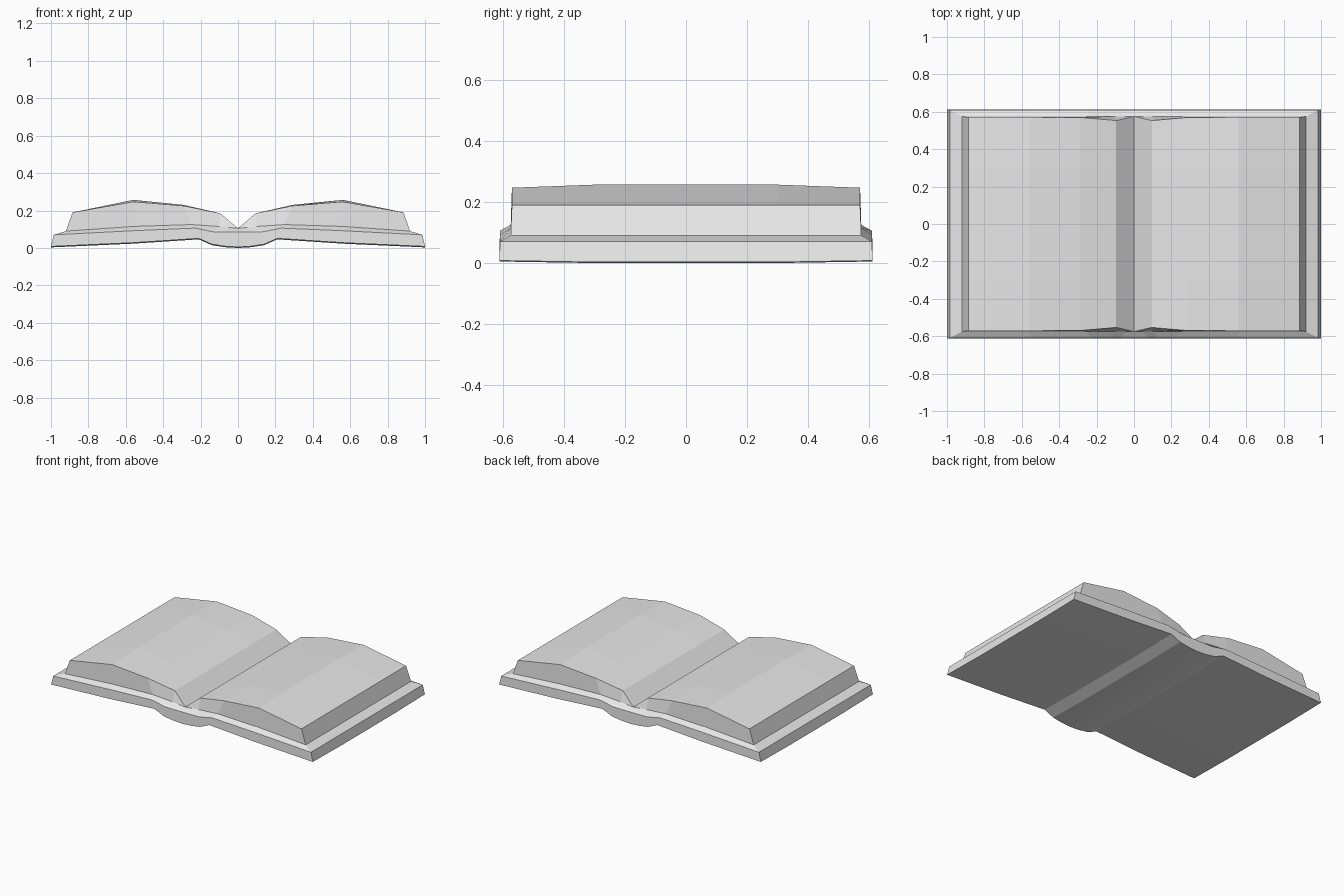
import bpy
import bmesh

cube = bpy.data.objects.get("Cube")
if cube:
    bpy.data.objects.remove(cube, do_unlink=True)

grey = bpy.data.materials.new("plain_grey")
grey.use_nodes = True
grey.diffuse_color = (0.8, 0.8, 0.8, 1)
grey.node_tree.nodes["Principled BSDF"].inputs["Base Color"].default_value = (0.8, 0.8, 0.8, 1)


def with_depth(points, y):
    """Turn a half profile of (x, z) points into (x, y, z)."""
    return [(x, y, z) for x, z in points]


def shifted(points, y, dz):
    """Copy a half profile to another depth, raised or lowered."""
    return [(x, y, z + dz) for x, _, z in points]


def loft(name, halves):
    """Skin half profiles, mirrored left to right and front to back."""
    bm = bmesh.new()
    rows = []
    for side, order in ((-1, halves), (1, halves[::-1])):
        for half in order:
            full = [(-x, y, z) for x, y, z in half[:0:-1]] + half
            rows.append([bm.verts.new((x, side * y, z)) for x, y, z in full])
    count = len(rows)
    for i, row in enumerate(rows):
        following = rows[(i + 1) % count]
        for j in range(len(row) - 1):
            bm.faces.new((row[j], row[j + 1], following[j + 1], following[j]))
    # End walls join each front row to its matching back row
    for i in range(count // 2 - 1):
        for end in (0, -1):
            bm.faces.new((rows[i][end], rows[i + 1][end],
                          rows[count - 2 - i][end], rows[count - 1 - i][end]))
    bmesh.ops.remove_doubles(bm, verts=bm.verts, dist=0.0005)
    bmesh.ops.recalc_face_normals(bm, faces=bm.faces)
    mesh = bpy.data.meshes.new(name)
    bm.to_mesh(mesh)
    bm.free()
    mesh.materials.append(grey)
    obj = bpy.data.objects.new(name, mesh)
    bpy.context.collection.objects.link(obj)
    return obj


# Cover: bulging underside with a rounded spine, and a bevelled rim
seat = with_depth([(0, 0.105), (0.05, 0.11), (0.1, 0.115), (0.25, 0.125),
                   (0.56, 0.115), (0.92, 0.09)], 0.575)
rim = with_depth([(0, 0.085), (0.07, 0.085), (0.13, 0.086), (0.23, 0.106),
                  (0.56, 0.092), (0.985, 0.07)], 0.61)
under = with_depth([(0, 0.005), (0.07, 0.009), (0.14, 0.02), (0.21, 0.051),
                    (0.56, 0.028), (1, 0.008)], 0.612)
loft("cover", [seat, rim, under, shifted(under, 0.3, -0.005)])

# Pages: two arched blocks meeting in a valley over the spine
page_base = [seat[0]] + seat[2:]
page_edge = [(0, 0.575, 0.105), (0.095, 0.553, 0.185), (0.29, 0.57, 0.225),
             (0.56, 0.571, 0.247), (0.885, 0.571, 0.19)]
page_crown = shifted(page_edge, 0.3, 0)
page_crown[2] = (0.29, 0.3, 0.23)
page_crown[3] = (0.56, 0.3, 0.257)
loft("pages", [page_base, page_edge, page_crown])
